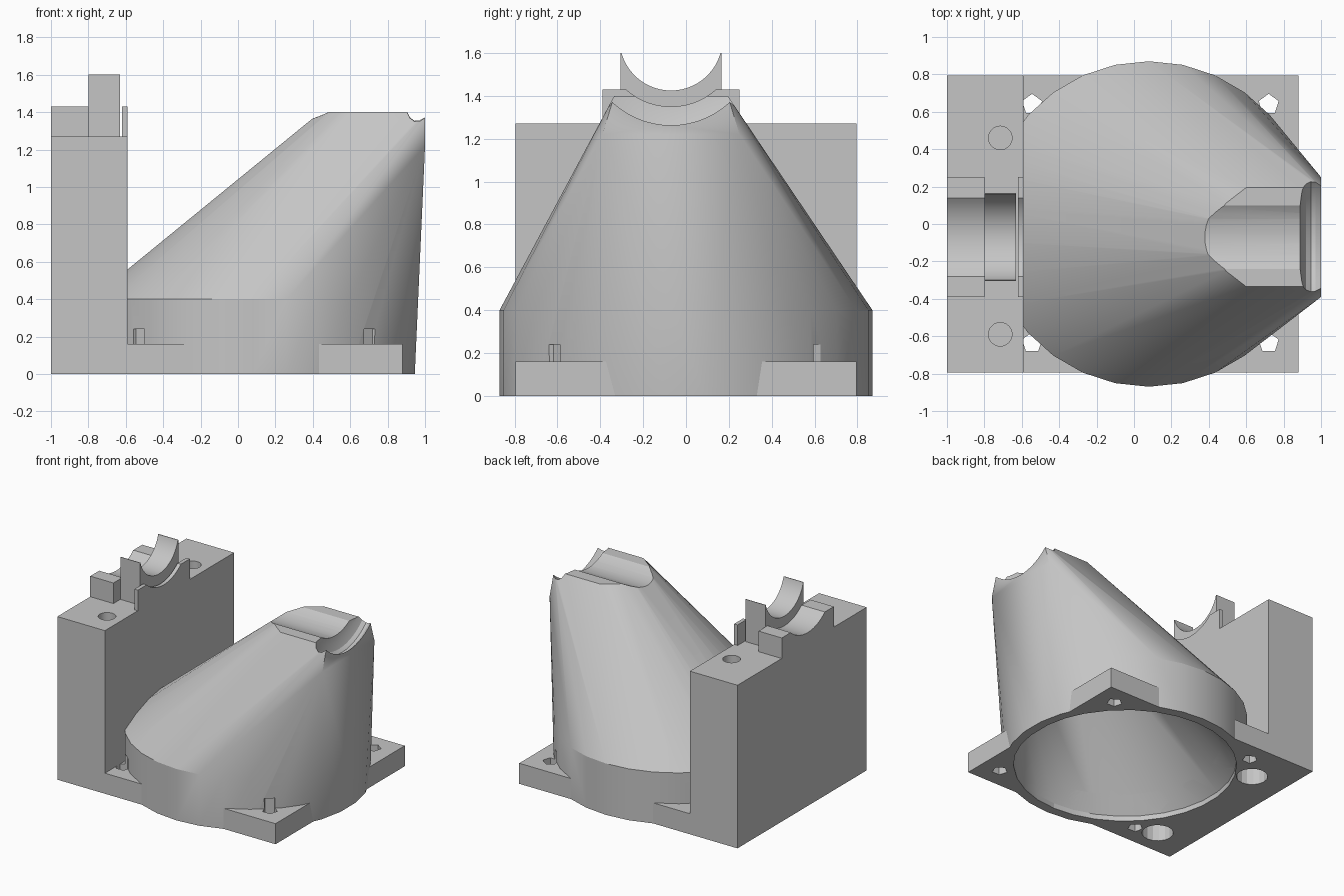
import bpy, bmesh
from math import sin, cos, pi, radians
from mathutils import Matrix

if "Cube" in bpy.data.objects:
    bpy.data.objects.remove(bpy.data.objects["Cube"])

grey = bpy.data.materials.new("plain grey")
grey.use_nodes = True
grey.diffuse_color = (0.56, 0.56, 0.56, 1)
grey.node_tree.nodes["Principled BSDF"].inputs["Base Color"].default_value = (0.56, 0.56, 0.56, 1)

MID = -0.07      # y of the cradle axis
AXIS_Z = 1.665   # height of the cradle axis
HOOD_X = 0.08    # centre of the round hood base


def finish(name, bm):
    bmesh.ops.recalc_face_normals(bm, faces=bm.faces)
    mesh = bpy.data.meshes.new(name)
    bm.to_mesh(mesh)
    bm.free()
    mesh.materials.append(grey)
    ob = bpy.data.objects.new(name, mesh)
    bpy.context.collection.objects.link(ob)
    return ob


def box(name, x0, x1, y0, y1, z0, z1):
    bm = bmesh.new()
    bmesh.ops.create_cube(bm, size=1)
    for v in bm.verts:
        v.co.x = x1 if v.co.x > 0 else x0
        v.co.y = y1 if v.co.y > 0 else y0
        v.co.z = z1 if v.co.z > 0 else z0
    return finish(name, bm)


def post(name, x, y, z0, z1, r, sides):
    bm = bmesh.new()
    bmesh.ops.create_cone(bm, cap_ends=True, segments=sides, radius1=r, radius2=r, depth=z1 - z0,
                          matrix=Matrix.Translation((x, y, (z0 + z1) / 2)))
    return finish(name, bm)


def turned(name, profile):
    """Solid of (x, radius) points turned about the cradle axis."""
    bm = bmesh.new()
    steps = 60
    rings = []
    for x, r in profile:
        angles = [2 * pi * i / steps for i in range(steps)]
        rings.append([bm.verts.new((x, MID + r * cos(a), AXIS_Z + r * sin(a))) for a in angles])
    for a, b in zip(rings, rings[1:]):
        for i in range(steps):
            j = (i + 1) % steps
            bm.faces.new((a[i], a[j], b[j], b[i]))
    bm.faces.new(rings[0])
    bm.faces.new(rings[-1])
    return finish(name, bm)


def hull(name, r, heights, top):
    """Skin over a round base and a set of upper points (x, half width, z)."""
    bm = bmesh.new()
    for z in heights:
        for i in range(30):
            a = radians(12 * i + 6)
            bm.verts.new((HOOD_X + r * cos(a), r * sin(a), z))
    for x, half, z in top:
        for side in (-1, 1):
            bm.verts.new((x, MID + side * half, z))
    bmesh.ops.convex_hull(bm, input=bm.verts)
    loose = [v for v in bm.verts if not v.link_faces]
    bmesh.ops.delete(bm, geom=loose, context='VERTS')
    bmesh.ops.dissolve_limit(bm, angle_limit=radians(0.5), verts=bm.verts, edges=bm.edges)
    return finish(name, bm)


def cut(ob, cutters):
    for c in cutters:
        m = ob.modifiers.new("cut", 'BOOLEAN')
        m.operation = 'DIFFERENCE'
        m.solver = 'EXACT'
        m.object = c
    dg = bpy.context.evaluated_depsgraph_get()
    mesh = bpy.data.meshes.new_from_object(ob.evaluated_get(dg))
    ob.modifiers.clear()
    ob.data = mesh


# Main solids
block = box("tall_block", -1, -0.59, -0.795, 0.795, 0, 1.27)
plate = box("base_plate", -0.59, 0.88, -0.795, 0.795, 0, 0.16)
hood = hull("hood", 0.87, (0, 0.4),
            [(0.44, 0.09, 1.4), (0.49, 0.18, 1.4), (0.6, 0.265, 1.4),
             (1.0, 0.265, 1.4), (1.0, 0.32, 1.22)])

# Cradle on the block: two low pads and a taller rib between them
pads = [box("rear_pad", -1, -0.8, -0.39, 0.25, 1.27, 1.43),
        box("inner_pad", -0.62, -0.59, -0.39, 0.25, 1.27, 1.43)]
rib = box("cradle_rib", -0.8, -0.63, -0.305, 0.165, 1.27, 1.6)

# Cutters
cavity = hull("cavity_cutter", 0.795, (-0.1, 0.04),
              [(0.5, 0.1, 1.17), (0.94, 0.25, 1.17)])
groove = turned("groove_cutter", [(-1.2, 0.315), (1.2, 0.315)])
rib_groove = turned("rib_groove_cutter", [(-1.2, 0.24), (0, 0.24)])
end_slot = turned("end_slot_cutter", [(0.885, 0.3), (0.898, 0.36), (0.92, 0.41), (0.945, 0.43),
                                      (0.97, 0.427), (1.0, 0.402), (1.03, 0.34)])
corner_holes = [post("corner_hole_cutter", x, y, -0.1, 0.24, 0.056, 5)
                for x in (-0.545, 0.72) for y in (-0.635, 0.64)]
bolt_holes = []
for y in (-0.59, 0.46):
    bolt_holes.append(post("bolt_hole_cutter", -0.715, y, 0.87, 1.4, 0.063, 24))
    bolt_holes.append(post("bolt_pocket_cutter", -0.715, y, -0.1, 0.4, 0.113, 16))

# Carve the parts
cut(block, [cavity] + bolt_holes)
cut(plate, [cavity] + corner_holes)
cut(hood, [cavity, groove, end_slot] + corner_holes + bolt_holes)
for pad in pads:
    cut(pad, [groove])
cut(rib, [rib_groove])

for c in [cavity, groove, rib_groove, end_slot] + corner_holes + bolt_holes:
    bpy.data.objects.remove(c)

# Soft shading on the curved faces, crisp edges elsewhere
bpy.ops.object.select_all(action='DESELECT')
for ob in [block, plate, hood, rib] + pads:
    ob.select_set(True)
bpy.context.view_layer.objects.active = hood
bpy.ops.object.shade_smooth_by_angle(angle=radians(16))
